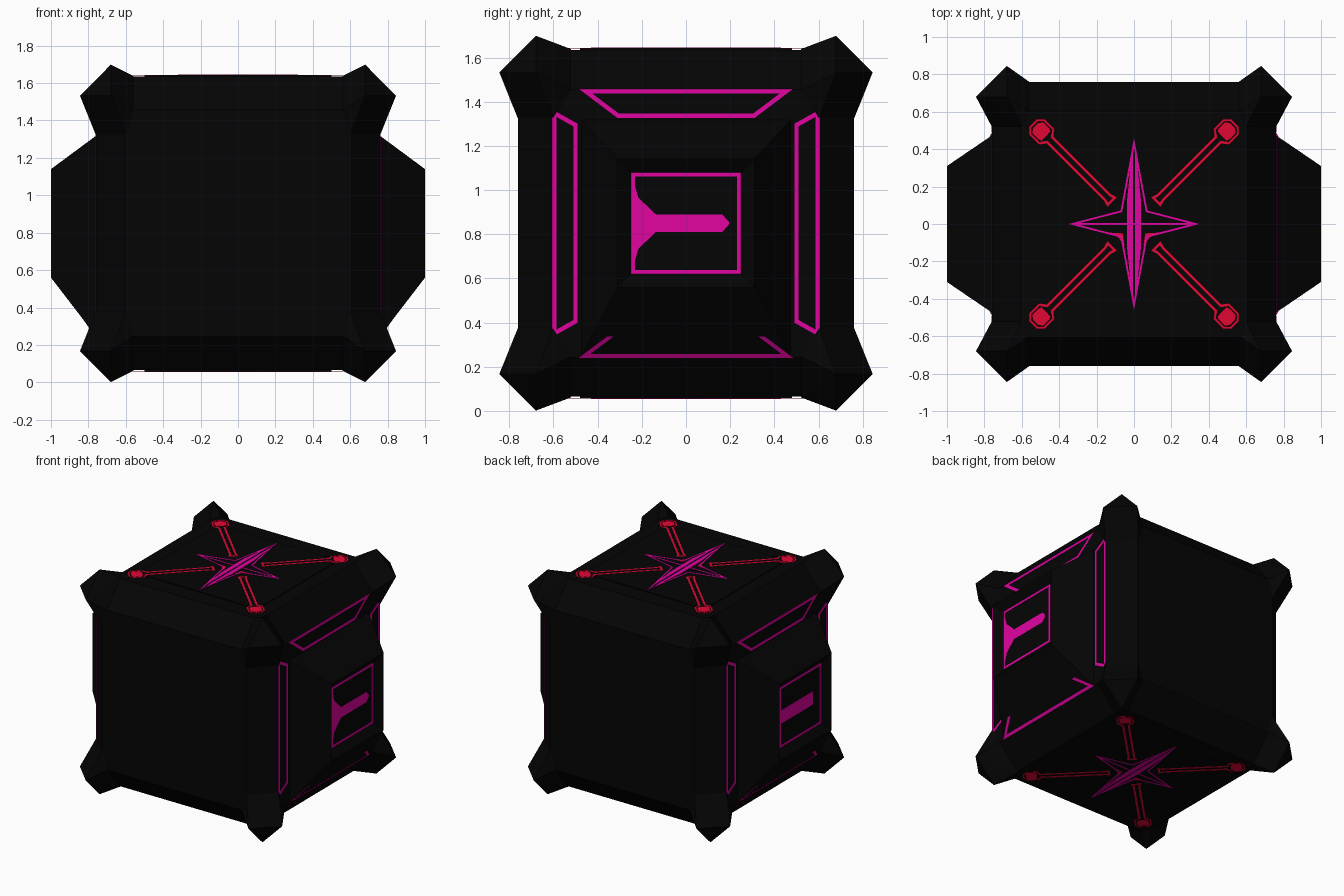
import bpy
import bmesh
from itertools import permutations, product
from mathutils import Vector

cube = bpy.data.objects.get("Cube")
if cube:
    bpy.data.objects.remove(cube, do_unlink=True)

MID = 0.85  # height of the centre


def material(name, rgb):
    m = bpy.data.materials.new(name)
    m.use_nodes = True
    m.diffuse_color = (*rgb, 1)
    bsdf = m.node_tree.nodes["Principled BSDF"]
    bsdf.inputs["Base Color"].default_value = (*rgb, 1)
    bsdf.inputs["Roughness"].default_value = 0.6
    return m


BLACK = material("matte black", (0.0013, 0.0013, 0.0013))
PINK = material("hot pink", (0.76, 0.001, 0.35))
RED = material("crimson", (0.76, 0.002, 0.035))


def finish(name, bm, mat):
    bmesh.ops.recalc_face_normals(bm, faces=bm.faces)
    mesh = bpy.data.meshes.new(name)
    bm.to_mesh(mesh)
    bm.free()
    mesh.materials.append(mat)
    obj = bpy.data.objects.new(name, mesh)
    bpy.context.collection.objects.link(obj)
    return obj


def hull(name, points, recess_side=0):
    """Convex block; a recess side sinks a panel into its outermost x face."""
    bm = bmesh.new()
    for x, y, z in points:
        bm.verts.new((x, y, z + MID))
    bmesh.ops.convex_hull(bm, input=bm.verts)
    loose = [v for v in bm.verts if not v.link_faces]
    bmesh.ops.delete(bm, geom=loose, context="VERTS")
    bmesh.ops.dissolve_limit(bm, angle_limit=0.01, verts=bm.verts, edges=bm.edges)
    if recess_side:
        face = max(bm.faces, key=lambda f: f.calc_center_median().x * recess_side)
        bmesh.ops.inset_individual(bm, faces=[face], thickness=0.06, use_even_offset=True)
        bmesh.ops.translate(bm, verts=face.verts, vec=(-0.045 * recess_side, 0, 0))
    return finish(name, bm, BLACK)


def plate(name, outline, place, mat, stroke=0, thick=0.002):
    """Thin plate from a flat outline; a stroke leaves only its border."""
    bm = bmesh.new()
    face = bm.faces.new([bm.verts.new(place(u, v)) for u, v in outline])
    face.normal_update()
    out = face.normal.copy()
    centre = face.calc_center_median() - Vector((0, 0, MID))
    if out.dot(centre) < 0:
        out.negate()
    if stroke:
        bmesh.ops.inset_individual(bm, faces=[face], thickness=stroke, use_even_offset=True)
        bmesh.ops.delete(bm, geom=[face], context="FACES")
    res = bmesh.ops.extrude_face_region(bm, geom=bm.faces[:])
    moved = [g for g in res["geom"] if isinstance(g, bmesh.types.BMVert)]
    bmesh.ops.translate(bm, verts=moved, vec=out * thick)
    return finish(name, bm, mat)


def mirror_v(half):
    return half + [(u, -v) for u, v in reversed(half)]


def rect(u0, u1, v0, v1):
    return [(u0, v0), (u1, v0), (u1, v1), (u0, v1)]


# Chamfered body
SIGNS = list(product((-1, 1), repeat=3))
FLAT = (0.76, 0.76, 0.785)
EDGE = 0.605
body = []
for sx, sy, sz in SIGNS:
    for axis in range(3):
        x, y, z = [FLAT[i] if i == axis else EDGE for i in range(3)]
        body.append((sx * x, sy * y, sz * z))
hull("body", body)

# Flared corner guards: a raised tip triangle and feet reaching along each face
REACH = (0.56, 0.52, 0.47)
guard = list(set(permutations((0.845, 0.68, 0.68))))
for face, edge, run in permutations(range(3)):
    p = [0, 0, 0]
    p[face], p[edge], p[run] = FLAT[face], 0.6, REACH[run]
    guard.append(p)
for sx, sy, sz in SIGNS:
    hull("corner_guard", [(sx * x, sy * y, sz * z * 1.004) for x, y, z in guard])


def slope(v):
    return 0.98 + (v + 0.29) * 0.69


side_bar = [(0.606, 0.515), (0.606, -0.515), (0.49, -0.45), (0.49, 0.45)]
top_bar = [(-0.485, 0.608), (0.485, 0.608), (0.31, 0.476), (-0.31, 0.476)]
arrow = mirror_v([(-0.24, 0.2), (-0.215, 0.115), (-0.135, 0.039), (0.165, 0.039), (0.195, 0.005)])

for s, side in ((1, "left"), (-1, "right")):
    # Side hub: tapered block with a sunken end panel
    base = [(s * 0.75, y, z) for y in (-0.48, 0.48) for z in (-0.615, 0.475)]
    tip = [(s * x, y, z) for x in (0.98, 1) for y in (-0.31, 0.31) for z in (-0.29, 0.29)]
    hull(side + "_hub", base + tip, s)

    def on_flat(u, v):
        return (s * 0.7595, u, MID + v)

    def on_slope(u, v):
        return (s * slope(v), u, MID + v)

    def on_hub(u, v):
        return (s * 0.9545, u, MID + v)

    # Pink outlines around the hub
    plate(side + "_rear_outline", side_bar, on_flat, PINK, 0.02)
    plate(side + "_front_outline", [(-u, v) for u, v in side_bar], on_flat, PINK, 0.02)
    plate(side + "_upper_outline", top_bar, on_flat, PINK, 0.02)
    plate(side + "_lower_outline", [(u, -v) for u, v in top_bar], on_slope, PINK, 0.02)

    # Frame and symbol in the sunken panel
    plate(side + "_hub_frame", rect(-0.249, 0.249, -0.229, 0.229), on_hub, PINK, 0.018)
    symbol = arrow if s > 0 else rect(-0.15, 0.24, -0.05, 0.05)
    plate(side + "_hub_symbol", symbol, on_hub, PINK)

# Emblem shapes
star = []
for a, b in ((0, 1), (1, 0), (0, -1), (-1, 0)):
    star.append((a * 0.35, b * 0.46))
    star.append(((a + b) * 0.072, (b - a) * 0.072))
blade = [(0.006, 0.43), (0.038, 0.12), (0.038, -0.12), (0.006, -0.43)]
arm = mirror_v([(0.165, 0.036), (0.2, 0.026), (0.635, 0.026), (0.66, 0.06), (0.735, 0.06), (0.765, 0.03)])
knob = mirror_v([(0.665, 0.035), (0.68, 0.043), (0.73, 0.043), (0.745, 0.02)])
hook = [(0.05, -0.12), (0.06, -0.05), (0.15, -0.045), (0.085, -0.07)]

for s, end in ((1, "top"), (-1, "bottom")):
    def on_body(u, v):
        return (u, v, MID + s * 0.784)

    def on_panel(u, v):
        return (u, v, MID + s * 0.7915)

    plate(end + "_panel", rect(-0.5, 0.5, -0.48, 0.48), on_body, BLACK, thick=0.008)

    # Crossed red arms
    for dx, dy in product((-0.707, 0.707), repeat=2):
        def diagonal(r, w):
            return on_panel(r * dx - w * dy, r * dy + w * dx)

        plate(end + "_arm_outline", arm, diagonal, RED, 0.014)
        plate(end + "_arm_knob", knob, diagonal, RED)

    # Pink star with split blade, cross line and small red hooks
    plate(end + "_star_outline", star, on_panel, PINK, 0.01, 0.0025)
    plate(end + "_star_line", rect(-0.32, 0.32, -0.005, 0.005), on_panel, PINK, thick=0.003)
    for m in (-1, 1):
        plate(end + "_star_blade", [(m * u, v) for u, v in blade], on_panel, PINK, thick=0.0035)
        plate(end + "_star_hook", [(m * u, v) for u, v in hook], on_panel, RED)
